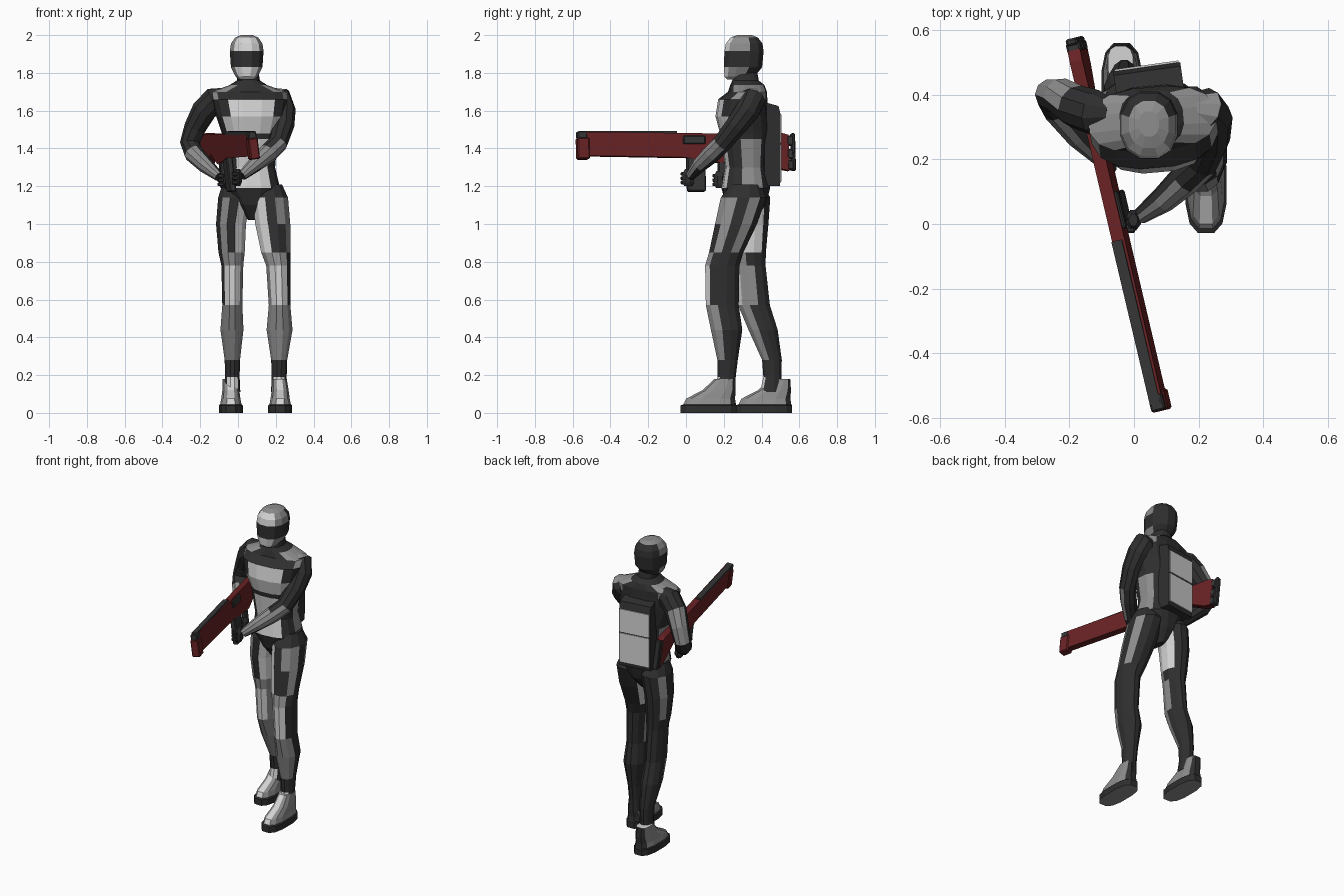
import bpy, bmesh, math
from mathutils import Vector, Matrix

if "Cube" in bpy.data.objects:
    bpy.data.objects.remove(bpy.data.objects["Cube"])

def material(name, col):
    m = bpy.data.materials.new(name)
    m.diffuse_color = (*col, 1)
    m.use_nodes = True
    m.node_tree.nodes["Principled BSDF"].inputs["Base Color"].default_value = m.diffuse_color
    return m

DARK, MID, LIGHT, RED, GUN = range(5)
MATS = [material("charcoal", (.028, .028, .029)), material("mid grey", (.27, .27, .27)),
        material("light grey", (.66, .66, .66)), material("dark red", (.14, .016, .018)),
        material("gun grey", (.036, .037, .036))]

def finish(name, bm, rule, matrix=None):
    """Colour faces by rule(centre, normal) and link the object."""
    bmesh.ops.recalc_face_normals(bm, faces=bm.faces[:])
    bm.normal_update()
    for f in bm.faces:
        f.material_index = rule(f.calc_center_median(), f.normal) if callable(rule) else rule
    if matrix:
        bm.transform(matrix)
    me = bpy.data.meshes.new(name)
    bm.to_mesh(me)
    bm.free()
    for m in MATS:
        me.materials.append(m)
    ob = bpy.data.objects.new(name, me)
    bpy.context.collection.objects.link(ob)
    return ob

def loft(name, rings, rule, n=12, power=2.0, follow=False, matrix=None):
    """Skin rings of (x, y, z, rx, ry); follow turns rings along the path."""
    bm = bmesh.new()
    rows = []
    for i, (x, y, z, rx, ry) in enumerate(rings):
        u, v = Vector((1, 0, 0)), Vector((0, 1, 0))
        if follow:
            a, b = rings[max(i - 1, 0)], rings[min(i + 1, len(rings) - 1)]
            t = (Vector(b[:3]) - Vector(a[:3])).normalized()
            v = t.cross(u).normalized()
            u = v.cross(t).normalized()
        row = []
        for k in range(n):
            a = 2 * math.pi * (k + .5) / n - math.pi / 2
            c, s = math.cos(a), math.sin(a)
            c = math.copysign(abs(c) ** (2 / power), c)
            s = math.copysign(abs(s) ** (2 / power), s)
            row.append(bm.verts.new(Vector((x, y, z)) + u * rx * c + v * ry * s))
        rows.append(row)
    for p, q in zip(rows, rows[1:]):
        for k in range(n):
            bm.faces.new((p[k], p[(k + 1) % n], q[(k + 1) % n], q[k]))
    bm.faces.new(rows[0])
    bm.faces.new(rows[-1])
    return finish(name, bm, rule, matrix)

def box(name, x, y, z, rule, matrix=None, bevel=0):
    bm = bmesh.new()
    bmesh.ops.create_cube(bm, size=1)
    for v in bm.verts:
        for i, (lo, hi) in enumerate((x, y, z)):
            v.co[i] = lo if v.co[i] < 0 else hi
    if bevel:
        bmesh.ops.bevel(bm, geom=bm.edges[:], offset=bevel, segments=1, affect='EDGES')
    return finish(name, bm, rule, matrix)

def profile(name, pts, x, rule, matrix=None):
    """Extrude a (y, z) outline between two x values."""
    bm = bmesh.new()
    a, b = [[bm.verts.new((s, *p)) for p in pts] for s in x]
    bm.faces.new(a)
    bm.faces.new(b)
    for k in range(len(pts)):
        j = (k + 1) % len(pts)
        bm.faces.new((a[k], a[j], b[j], b[k]))
    return finish(name, bm, rule, matrix)

def angle(n, side=1):
    """0 = front, 90 = outer side, 180 = back."""
    return math.degrees(math.atan2(n.x * side, -n.y))

# Upper body is turned slightly about its own axis
TURN = Matrix.Translation((.055, .32, 0)) @ Matrix.Rotation(math.radians(5), 4, 'Z') @ Matrix.Translation((-.055, -.32, 0))

def torso_rule(c, n):
    a, dx = abs(angle(n)), abs(c.x - .07)
    if c.z > 1.66:
        return MID if c.z < 1.74 and dx > .06 and 30 < a < 165 else DARK
    if 1.48 < c.z < 1.66:
        return LIGHT if a < 75 and dx < .13 else DARK
    if 1.19 < c.z < 1.46:
        return LIGHT if a < 40 and dx < .085 else MID if 78 < a < 122 else DARK
    return DARK

loft("torso", [(.075, .31, 1.02, .02, .05), (.075, .315, 1.1, .085, .105), (.072, .315, 1.19, .15, .128),
               (.066, .315, 1.3, .13, .108), (.064, .31, 1.45, .145, .125), (.064, .31, 1.48, .15, .13),
               (.062, .295, 1.57, .18, .138), (.06, .3, 1.66, .2, .128), (.057, .325, 1.7, .2, .1),
               (.055, .325, 1.735, .1, .09), (.055, .315, 1.76, .06, .07), (.05, .31, 1.82, .055, .065)],
     torso_rule, n=16, power=2.5, matrix=TURN)

# Helmet with dark visor band
def head_rule(c, n):
    a = abs(angle(n))
    if 1.83 < c.z < 1.915 or c.z < 1.765:
        return DARK
    if n.z > .75:
        return MID
    return LIGHT if a < 40 else MID if a < 100 else DARK

loft("helmet", [(.046, .28, 1.765, .045, .065), (.046, .283, 1.78, .06, .082), (.046, .302, 1.83, .086, .104),
                (.046, .307, 1.915, .092, .107), (.046, .308, 1.955, .086, .1), (.046, .308, 1.987, .063, .075),
                (.046, .31, 2.0, .032, .04)], head_rule, n=12, power=2.3)

# Legs
def leg_rule(side):
    def rule(c, n):
        a = angle(n, side)
        if c.z > .85:
            if c.z > 1.14:
                return DARK
            if -130 < a < -15:
                return LIGHT
            return MID if 35 < a < 65 or 110 < a < 140 else DARK
        if c.z > .78:
            return MID if -70 < a < 50 else DARK
        if c.z > .57:
            return LIGHT if abs(a) < 50 else MID if -100 < a < 0 else DARK
        if c.z > .27:
            return MID if abs(a) < 70 else DARK
        return LIGHT if c.z < .19 and abs(a) < 50 else DARK
    return rule

def foot_rule(c, n):
    if n.z < -.8:
        return MID
    if c.z < .045 or n.y > .3:
        return DARK
    return LIGHT if abs(n.x) < .3 else MID

front = [(.165, .315, 1.21, .07, .08), (.17, .305, 1.14, .098, .125), (.184, .265, 1.0, .096, .115),
         (.2, .213, .85, .08, .094), (.213, .192, .78, .066, .094), (.22, .192, .57, .059, .09),
         (.22, .215, .44, .071, .086), (.218, .22, .28, .044, .056), (.218, .215, .19, .041, .05),
         (.218, .205, .11, .045, .06)]
rear = [(-.015, .325, 1.21, .07, .08), (-.018, .335, 1.14, .09, .115), (-.037, .335, 1.0, .082, .105),
        (-.034, .338, .85, .072, .088), (-.03, .342, .78, .06, .082), (-.03, .36, .57, .055, .087),
        (-.032, .408, .44, .063, .08), (-.03, .455, .28, .042, .054), (-.03, .457, .19, .04, .049),
        (-.03, .45, .11, .044, .06)]
for name, rings, side, fx, fy in (("left", front, 1, .223, 0), ("right", rear, -1, -.038, .293)):
    loft(name + "_leg", rings, leg_rule(side))
    loft(name + "_boot", [(fx, fy + .12, 0, .065, .152), (fx, fy + .12, .04, .065, .152),
                          (fx, fy + .125, .045, .058, .143), (fx, fy + .13, .075, .052, .133),
                          (fx, fy + .175, .12, .046, .09), (fx - .004, fy + .205, .18, .04, .055)],
         foot_rule, power=2.8)

# Arms
def left_arm_rule(c, n):
    if c.z > 1.42:
        return MID if n.z > .75 and c.z > 1.66 else DARK
    return MID if c.z > 1.27 and n.y < -.15 else DARK

def right_arm_rule(c, n):
    if c.z > 1.42:
        return MID if c.z < 1.63 and n.y - n.x > .75 else DARK
    return MID if c.z < 1.38 and n.y < .1 and n.x < .2 else DARK

def arm(name, pts, rule):
    loft(name, [(x, y, z, r, r) for x, y, z, r in pts], rule, n=10, follow=True)

arm("left_arm", [(.17, .36, 1.68, .045), (.215, .355, 1.665, .07), (.238, .325, 1.6, .068), (.238, .265, 1.52, .06),
                 (.21, .19, 1.425, .052), (.16, .14, 1.375, .051), (.09, .075, 1.315, .041), (.02, .025, 1.255, .026)],
    left_arm_rule)
arm("right_arm", [(-.07, .34, 1.68, .045), (-.12, .345, 1.66, .07), (-.18, .365, 1.6, .067), (-.228, .395, 1.51, .058),
                  (-.255, .4, 1.43, .052), (-.235, .36, 1.375, .052), (-.17, .275, 1.31, .043), (-.1, .2, 1.25, .026)],
    right_arm_rule)

# Gloved hands with curled fingers
for name, x, y, z in (("left", -.002, .012, 1.245), ("right", -.078, .18, 1.235)):
    loft(name + "_hand", [(x, y, z - .045, .014, .022), (x, y, z - .025, .024, .034), (x, y, z + .02, .025, .033),
                          (x, y, z + .045, .014, .02)], DARK, n=8)
    for k in range(3):
        box(f"{name}_finger_{k + 1}", (x - .03, x + .005), (y - .04, y - .02),
            (z - .035 + k * .023, z - .016 + k * .023), DARK, bevel=.004)

# Backpack: dark shell with light rear plates
PACK = Matrix.Translation((.045, .445, 0)) @ Matrix.Rotation(math.radians(8), 4, 'Z')
profile("backpack", [(-.045, 1.2), (.038, 1.2), (.042, 1.24), (.042, 1.58), (.03, 1.625), (-.045, 1.645)],
        (-.105, .105), DARK, PACK)
for k, (lo, hi) in enumerate(((1.225, 1.42), (1.428, 1.58))):
    box(f"backpack_plate_{k + 1}", (-.1, .1), (.04, .048), (lo, hi), LIGHT, PACK)

# Rifle, laid out along y then swung into the hands
GUNM = (Matrix.Translation((-.053, 0, 1.42)) @ Matrix.Rotation(math.radians(13.3), 4, 'Z')
        @ Matrix.Rotation(math.radians(-7), 4, 'Y') @ Matrix.Translation((0, 0, -1.42)))
profile("rifle_body", [(-.58, 1.36), (-.58, 1.487), (.2, 1.477), (.52, 1.48), (.555, 1.47), (.555, 1.28), (.5, 1.29),
                       (.34, 1.37), (.22, 1.32), (.1, 1.33), (0, 1.35)], (-.02, .02), RED, GUNM)
box("rifle_muzzle", (-.026, .026), (-.595, -.53), (1.342, 1.455), RED, GUNM, .006)
box("rifle_muzzle_tip", (-.022, .022), (-.592, -.54), (1.45, 1.49), GUN, GUNM, .005)
box("rifle_top_rail", (-.021, .012), (-.57, -.05), (1.475, 1.492), GUN, GUNM)
box("rifle_sight", (.012, .03), (-.02, .1), (1.42, 1.465), GUN, GUNM, .005)
box("rifle_magazine", (-.017, .017), (.0, .1), (1.17, 1.36), GUN, GUNM, .006)
box("rifle_grip", (-.014, .014), (.17, .215), (1.21, 1.35), GUN, GUNM, .006)
box("rifle_butt_plate", (-.018, .018), (.57, .592), (1.28, 1.48), GUN, GUNM, .006)
for k, z in enumerate((1.31, 1.37, 1.44)):
    box(f"rifle_butt_pad_{k + 1}", (-.022, .022), (.545, .58), (z - .026, z + .026), GUN, GUNM, .006)
